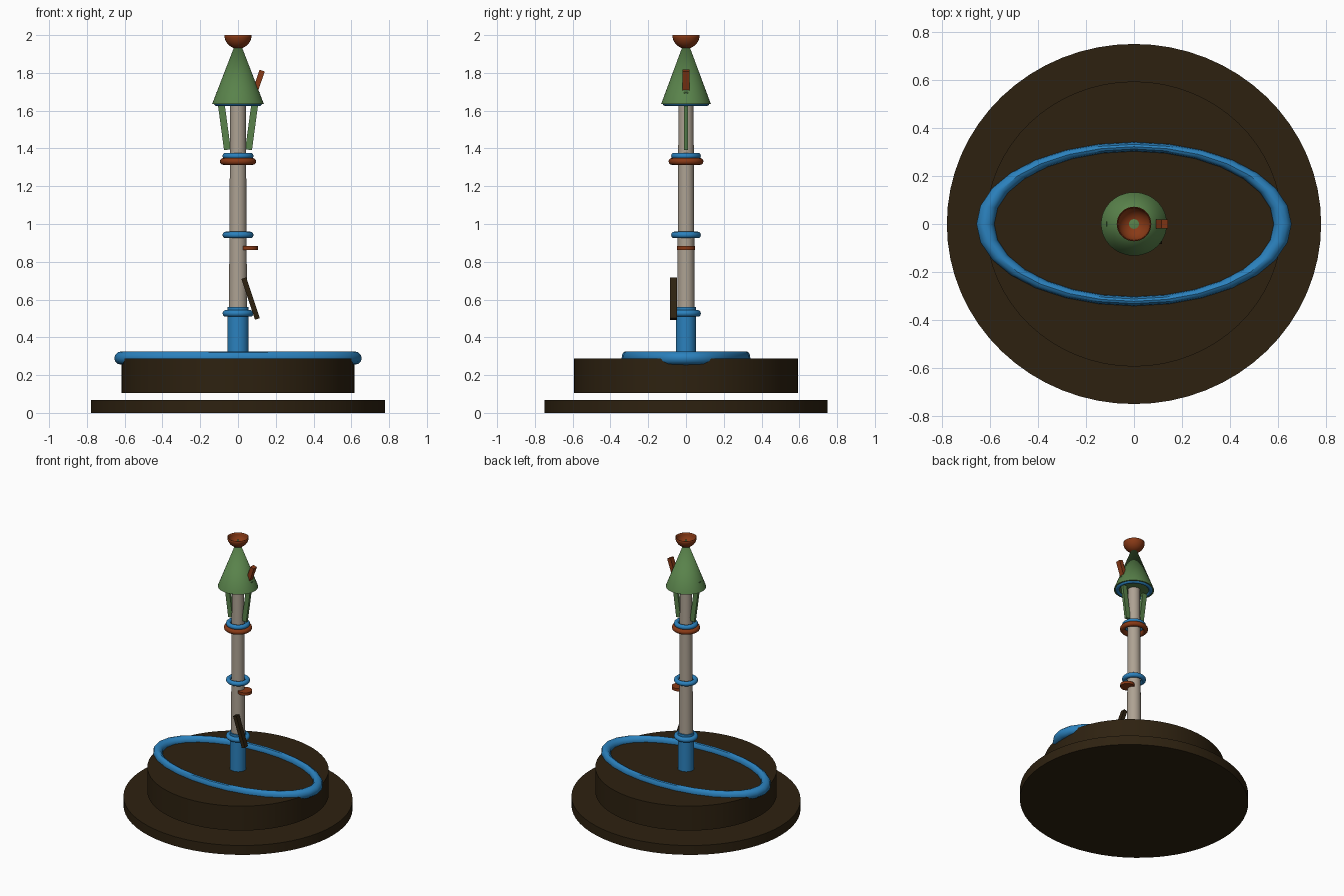
import bpy, math
from mathutils import Vector

if "Cube" in bpy.data.objects:
    bpy.data.objects.remove(bpy.data.objects["Cube"])


def material(name, rgb):
    m = bpy.data.materials.new(name)
    m.diffuse_color = (*rgb, 1)
    m.use_nodes = True
    m.node_tree.nodes["Principled BSDF"].inputs["Base Color"].default_value = m.diffuse_color
    return m


DARK = material("dark_wood", (0.027, 0.0155, 0.0052))
BLUE = material("blue", (0.024, 0.22, 0.51))
GREEN = material("green", (0.10, 0.225, 0.07))
RUST = material("rust", (0.25, 0.042, 0.008))
STONE = material("stone", (0.42, 0.36, 0.29))
SQUASH = 0.962  # round parts are slightly shallower than wide


def finish(name, mat, smooth=True):
    ob = bpy.context.object
    ob.name = name
    ob.data.materials.append(mat)
    bpy.ops.object.transform_apply(location=False, rotation=True, scale=True)
    if smooth:
        bpy.ops.object.shade_smooth_by_angle(angle=math.radians(35))
    return ob


def round_part(name, mat, r1, r2, z0, z1, x=0, sy=SQUASH, n=48):
    bpy.ops.mesh.primitive_cone_add(vertices=n, radius1=r1, radius2=r2,
                                    depth=z1 - z0, location=(x, 0, (z0 + z1) / 2))
    bpy.context.object.scale.y = sy
    return finish(name, mat)


def ring(name, mat, outer, tube, z, sy=SQUASH, n=36, sz=1):
    bpy.ops.mesh.primitive_torus_add(major_segments=n, minor_segments=12,
                                     major_radius=outer - tube, minor_radius=tube,
                                     location=(0, 0, z))
    bpy.context.object.scale = (1, sy, sz)
    return finish(name, mat)


def bar(name, mat, bottom, top, width, depth):
    """Box running between two points that share the same y."""
    a, b = Vector(bottom), Vector(top)
    d = b - a
    bpy.ops.mesh.primitive_cube_add(size=1, location=(a + b) / 2,
                                    rotation=(0, math.atan2(d.x, d.z), 0))
    bpy.context.object.scale = (width, depth, d.length)
    return finish(name, mat, smooth=False)


# Base plate and floating drum
round_part("base_plate", DARK, 0.778, 0.778, 0, 0.069, n=64)
round_part("base_drum", DARK, 0.616, 0.616, 0.106, 0.287, n=64)

# Long oval hoop lying on the drum
ring("oval_hoop", BLUE, 0.655, 0.037, 0.29, sy=0.52, n=28, sz=0.95)

# Column with its socket and collars
round_part("column_socket", BLUE, 0.056, 0.056, 0.28, 0.56)
round_part("column", STONE, 0.048, 0.041, 0.50, 1.70)
ring("socket_collar", BLUE, 0.082, 0.018, 0.527)
ring("middle_collar", BLUE, 0.082, 0.017, 0.942)
ring("upper_collar", BLUE, 0.082, 0.017, 1.360)
ring("rust_collar", RUST, 0.096, 0.018, 1.331)

# Small shelf and leaning plank
round_part("shelf_disc", RUST, 0.048, 0.048, 0.863, 0.883, x=0.058, sy=1, n=32)
bar("leaning_plank", DARK, (0.103, -0.066, 0.497), (0.031, -0.066, 0.713), 0.027, 0.036)

# Roof cone, eave ring, struts and chimney
round_part("roof_cone", GREEN, 0.137, 0.0, 1.635, 1.99)
ring("eave_ring", BLUE, 0.128, 0.014, 1.639)
for side, label in ((-1, "left"), (1, "right")):
    bar(label + "_roof_strut", GREEN, (side * 0.056, 0, 1.393),
        (side * 0.0975, 0, 1.700), 0.036, 0.019)
bar("chimney", RUST, (0.086, 0, 1.69), (0.128, 0, 1.812), 0.029, 0.036)

# Open bowl on the roof tip: half circle profile spun round the axis
R, N, STEPS = 0.068, 32, 9
profile = [(R * math.cos(t), 2.0 - R * math.sin(t))
           for t in (i * math.radians(82) / (STEPS - 1) for i in range(STEPS))]
verts = [(r * math.cos(2 * math.pi * k / N), r * math.sin(2 * math.pi * k / N), z)
         for r, z in profile for k in range(N)]
faces = [(j * N + k, (j + 1) * N + k, (j + 1) * N + (k + 1) % N, j * N + (k + 1) % N)
         for j in range(STEPS - 1) for k in range(N)]
faces = [f[::-1] for f in faces]
mesh = bpy.data.meshes.new("finial_bowl")
mesh.from_pydata(verts, [], faces)
bowl = bpy.data.objects.new("finial_bowl", mesh)
bpy.context.collection.objects.link(bowl)
bpy.ops.object.select_all(action='DESELECT')
bowl.select_set(True)
bpy.context.view_layer.objects.active = bowl
wall = bowl.modifiers.new("wall", 'SOLIDIFY')
wall.thickness = 0.004
wall.offset = -1
finish("finial_bowl", RUST)
